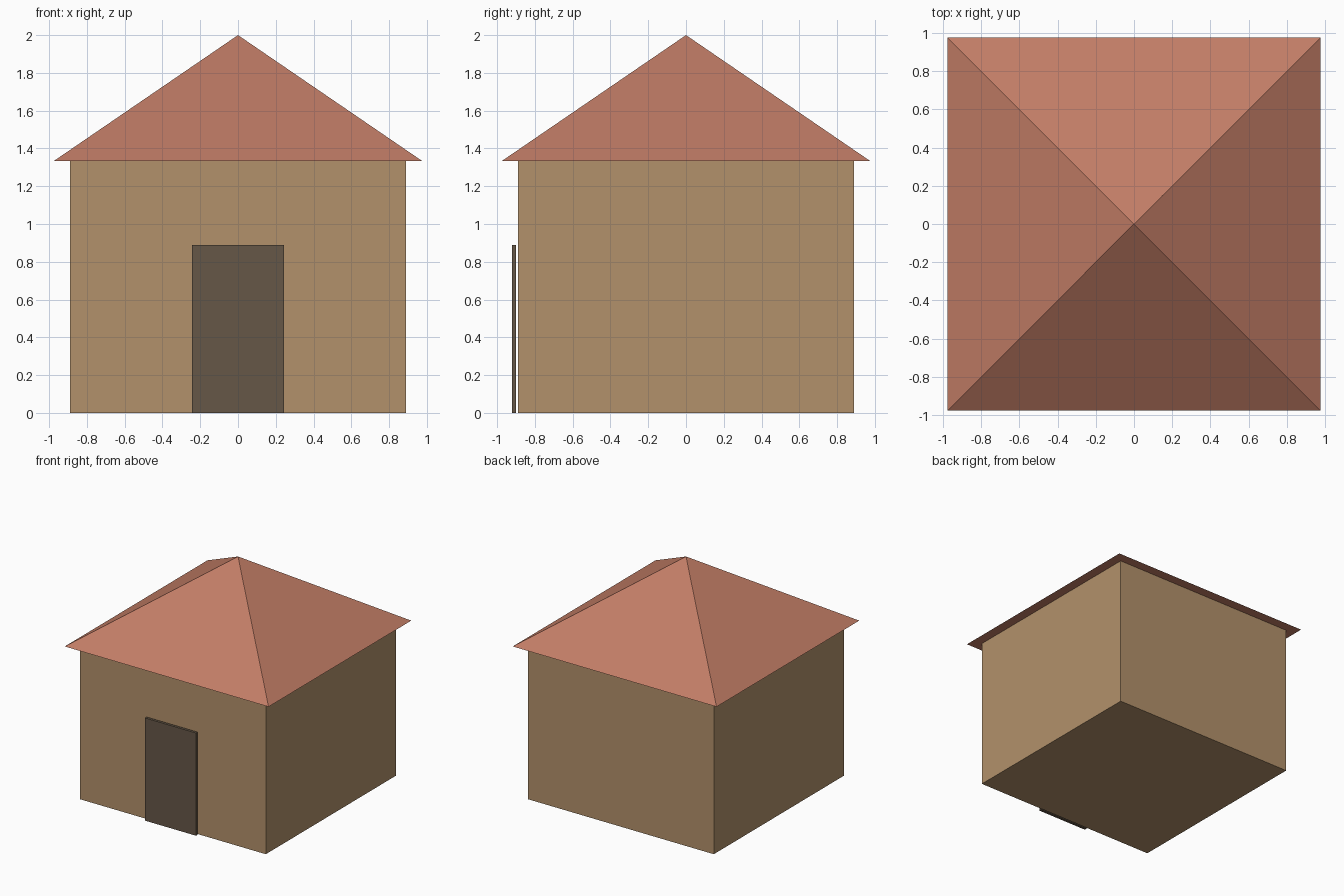
import bpy
import math

if "Cube" in bpy.data.objects:
    bpy.data.objects.remove(bpy.data.objects["Cube"])


def paint(obj, name, color):
    mat = bpy.data.materials.new(name)
    mat.diffuse_color = (*color, 1)
    mat.use_nodes = True
    mat.node_tree.nodes["Principled BSDF"].inputs["Base Color"].default_value = mat.diffuse_color
    obj.data.materials.append(mat)


def box(name, size, centre, color):
    bpy.ops.mesh.primitive_cube_add(size=1, location=centre)
    obj = bpy.context.object
    obj.name = name
    obj.scale = size
    bpy.ops.object.transform_apply(location=False, rotation=False, scale=True)
    paint(obj, name + "_color", color)
    return obj


# Square walls
WALL_W, WALL_H = 1.778, 1.333
box("walls", (WALL_W, WALL_W, WALL_H), (0, 0, WALL_H / 2), (0.45, 0.285, 0.147))

# Door panel standing just proud of the front wall
box("door", (0.489, 0.022, 0.889), (0, -0.911, 0.4445), (0.133, 0.095, 0.064))

# Four-sided pyramid roof with a small overhang
ROOF_HALF, ROOF_H = 0.976, 2 - WALL_H
bpy.ops.mesh.primitive_cone_add(
    vertices=4, radius1=ROOF_HALF * math.sqrt(2), radius2=0, depth=ROOF_H,
    location=(0, 0, WALL_H + ROOF_H / 2), rotation=(0, 0, math.pi / 4))
roof = bpy.context.object
roof.name = "roof"
bpy.ops.object.transform_apply(location=False, rotation=True, scale=False)
paint(roof, "roof_color", (0.54, 0.205, 0.133))
